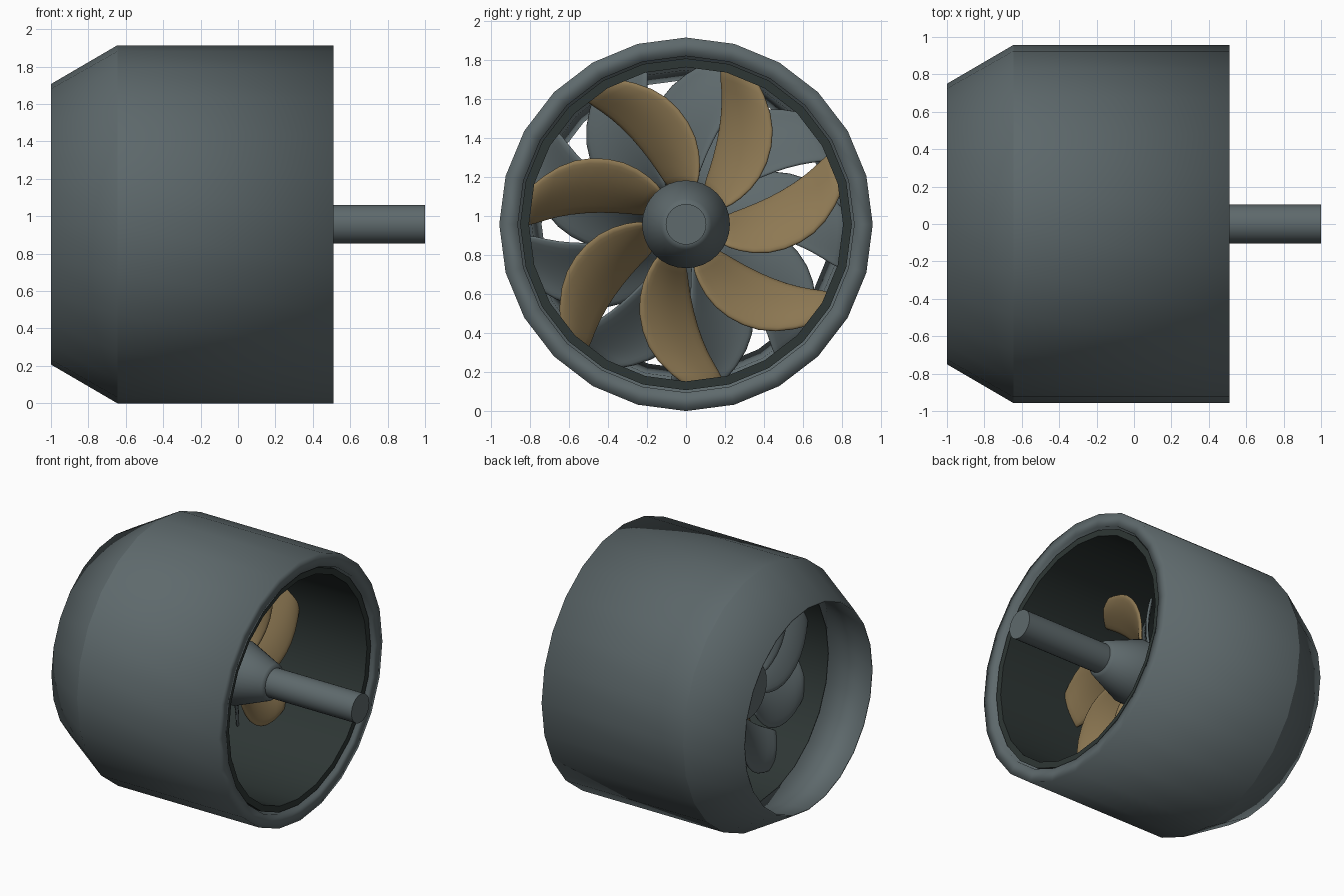
import bpy, bmesh
from math import sin, cos, pi, radians

if "Cube" in bpy.data.objects:
    bpy.data.objects.remove(bpy.data.objects["Cube"], do_unlink=True)

AXIS_Z = 0.957


def material(name, rgb):
    m = bpy.data.materials.new(name)
    m.use_nodes = True
    m.diffuse_color = (*rgb, 1)
    m.node_tree.nodes["Principled BSDF"].inputs["Base Color"].default_value = (*rgb, 1)
    return m


grey = material("slate grey", (0.112, 0.142, 0.15))
gold = material("brass", (0.27, 0.19, 0.087))
dark = material("dark liner", (0.027, 0.037, 0.035))


def add_object(name, bm, mat):
    bmesh.ops.recalc_face_normals(bm, faces=bm.faces)
    mesh = bpy.data.meshes.new(name)
    bm.to_mesh(mesh)
    bm.free()
    mesh.materials.append(mat)
    obj = bpy.data.objects.new(name, mesh)
    obj.location.z = AXIS_Z
    bpy.context.collection.objects.link(obj)
    return obj


def smooth(obj, angle=None):
    bpy.ops.object.select_all(action="DESELECT")
    obj.select_set(True)
    bpy.context.view_layer.objects.active = obj
    if angle is None:
        bpy.ops.object.shade_smooth()
    else:
        bpy.ops.object.shade_smooth_by_angle(angle=radians(angle))


def lathe(name, profile, sides, mat, ring=False, angle=None, seam=None):
    """Spin (x, radius) points about the x axis; ring joins last point to first."""
    bm = bmesh.new()
    loops = []
    for x, r in profile:
        loops.append([bm.verts.new((x, r * cos(2 * pi * i / sides), r * sin(2 * pi * i / sides)))
                      for i in range(sides)])
    pairs = list(zip(loops, loops[1:]))
    if ring:
        pairs.append((loops[-1], loops[0]))
    else:
        bm.faces.new(loops[0])
        bm.faces.new(loops[-1])
    for a, b in pairs:
        for i in range(sides):
            j = (i + 1) % sides
            bm.faces.new((a[i], a[j], b[j], b[i]))
    # Keep one chosen loop as a crisp seam
    if seam is not None:
        for i in range(sides):
            edge = bm.edges.get((loops[seam][i], loops[seam][(i + 1) % sides]))
            edge.smooth = False
    obj = add_object(name, bm, mat)
    smooth(obj, angle)
    return obj


# Duct shell with tapered outlet, and the dark tube lining it
lathe("duct_shell", [(-1, 0.75), (-0.645, 0.957), (0.51, 0.957), (0.51, 0.862),
                     (-0.61, 0.862), (-0.61, 0.79), (-1, 0.74)], 24, grey, ring=True, seam=1)
lathe("duct_liner", [(-0.6, 0.85), (0.49, 0.85), (0.49, 0.805), (-0.6, 0.805)],
      24, dark, ring=True, angle=35)

# Hub cone and drive shaft
lathe("hub", [(-0.52, 0.2), (-0.48, 0.225), (0.03, 0.225), (0.28, 0.13), (0.295, 0.105)],
      32, grey, angle=50)
lathe("drive_shaft", [(0.15, 0.104), (1, 0.104)], 32, grey, angle=35)

# Blade stations: radius, leading angle, trailing angle, half axial depth
STATIONS = [(0.2, -30, 13, 0.12), (0.3, -28, 15, 0.12), (0.45, -21, 18, 0.12),
            (0.6, -10, 21, 0.105), (0.72, 0, 24, 0.085), (0.835, 13, 27, 0.06)]
COLUMNS = 6


def blade_mesh(bm, hand, widen):
    """One curved blade; hand -1 turns it to face the other way along the axis."""
    rows = []
    for r, lead, trail, depth in STATIONS:
        row = []
        for c in range(COLUMNS + 1):
            t = c / COLUMNS
            a = radians(lead - widen + (trail - lead + widen) * t) * hand
            x = (depth * (1 - 2 * t) + 0.03 * sin(pi * t)) * hand
            row.append(bm.verts.new((x, r * cos(a), r * sin(a))))
        rows.append(row)
    for a, b in zip(rows, rows[1:]):
        for c in range(COLUMNS):
            bm.faces.new((a[c], a[c + 1], b[c + 1], b[c]))


def blade_ring(name, count, start, x, hand, widen, mat):
    bm = bmesh.new()
    blade_mesh(bm, hand, widen)
    first = add_object(name + "_1", bm, mat)
    smooth(first)
    for i in range(count):
        obj = first
        if i:
            obj = bpy.data.objects.new(f"{name}_{i + 1}", first.data)
            bpy.context.collection.objects.link(obj)
        obj.location = (x, 0, AXIS_Z)
        obj.rotation_euler.x = radians(start) + 2 * pi * i / count
        thick = obj.modifiers.new("thickness", "SOLIDIFY")
        thick.thickness = 0.025
        thick.offset = 0
        rounding = obj.modifiers.new("rounding", "SUBSURF")
        rounding.levels = rounding.render_levels = 1


# Rotor in front, fixed vanes of opposite hand behind it
blade_ring("rotor_blade", 7, 0, -0.12, 1, 0, gold)
blade_ring("stator_vane", 9, 10, -0.38, -1, 7, grey)
